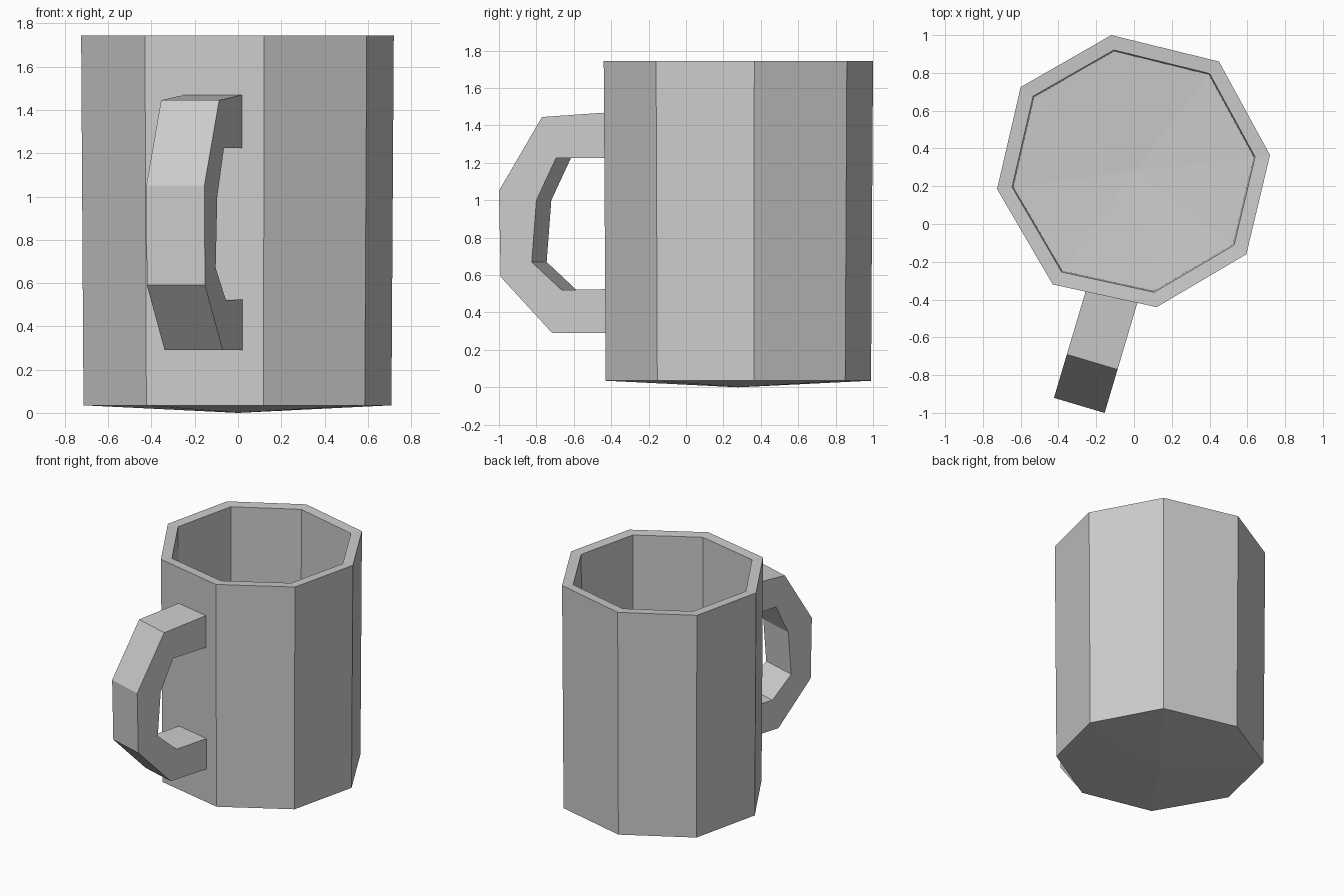
import bpy
import bmesh
from mathutils import Vector

cube = bpy.data.objects.get("Cube")
if cube:
    bpy.data.objects.remove(cube, do_unlink=True)

# One plain grey glaze
glaze = bpy.data.materials.new("grey_ceramic")
glaze.use_nodes = True
colour = (0.6, 0.6, 0.6, 1)
glaze.diffuse_color = colour
glaze.node_tree.nodes["Principled BSDF"].inputs["Base Color"].default_value = colour


def finish(name, bm):
    bmesh.ops.recalc_face_normals(bm, faces=bm.faces)
    mesh = bpy.data.meshes.new(name)
    bm.to_mesh(mesh)
    bm.free()
    mesh.materials.append(glaze)
    obj = bpy.data.objects.new(name, mesh)
    bpy.context.collection.objects.link(obj)
    return obj


# Slightly irregular eight-sided outline of the mug
CENTRE = Vector((0, 0.28))
OUTLINE = [(0.72, 0.365), (0.45, 0.86), (-0.12, 1.0), (-0.6, 0.725),
           (-0.725, 0.185), (-0.43, -0.32), (0.12, -0.44), (0.595, -0.16)]


def ring(bm, scale, z):
    points = [CENTRE + (Vector(p) - CENTRE) * scale for p in OUTLINE]
    return [bm.verts.new((p.x, p.y, z)) for p in points]


def bridge(bm, a, b):
    for i in range(len(a)):
        j = (i + 1) % len(a)
        bm.faces.new((a[i], a[j], b[j], b[i]))


def fan(bm, loop, z):
    tip = bm.verts.new((*CENTRE, z))
    for i in range(len(loop)):
        bm.faces.new((loop[i], loop[(i + 1) % len(loop)], tip))


# Mug body: outer wall, rim, inner wall, shallow pointed base and floor
bm = bmesh.new()
rings = [ring(bm, s, z) for s, z in
         [(0.985, 0.035), (1, 1.745), (0.89, 1.74), (0.88, 0.12)]]
for lower, upper in zip(rings, rings[1:]):
    bridge(bm, lower, upper)
fan(bm, rings[0], 0)
fan(bm, rings[-1], 0.09)
finish("mug_body", bm)

# Handle: (distance from wall, height) pairs for the outer and inner bends
OUTER = [(-0.02, 1.47), (0.355, 1.445), (0.595, 1.05),
         (0.585, 0.59), (0.298, 0.29), (-0.02, 0.29)]
INNER = [(-0.02, 1.225), (0.277, 1.225), (0.386, 1.0),
         (0.412, 0.67), (0.245, 0.52), (-0.02, 0.525)]
root = Vector((-0.12, -0.39, 0))
out = Vector((-0.285, -0.958, 0)).normalized()
side = Vector((-out.y, out.x, 0)) * 0.14

bm = bmesh.new()
sections = []
for (d1, z1), (d2, z2) in zip(OUTER, INNER):
    corners = [(d1, z1, -1), (d1, z1, 1), (d2, z2, 1), (d2, z2, -1)]
    sections.append([bm.verts.new(root + out * d + side * s + Vector((0, 0, z)))
                     for d, z, s in corners])
for a, b in zip(sections, sections[1:]):
    bridge(bm, a, b)
bm.faces.new(sections[0])
bm.faces.new(sections[-1])
finish("handle", bm)
